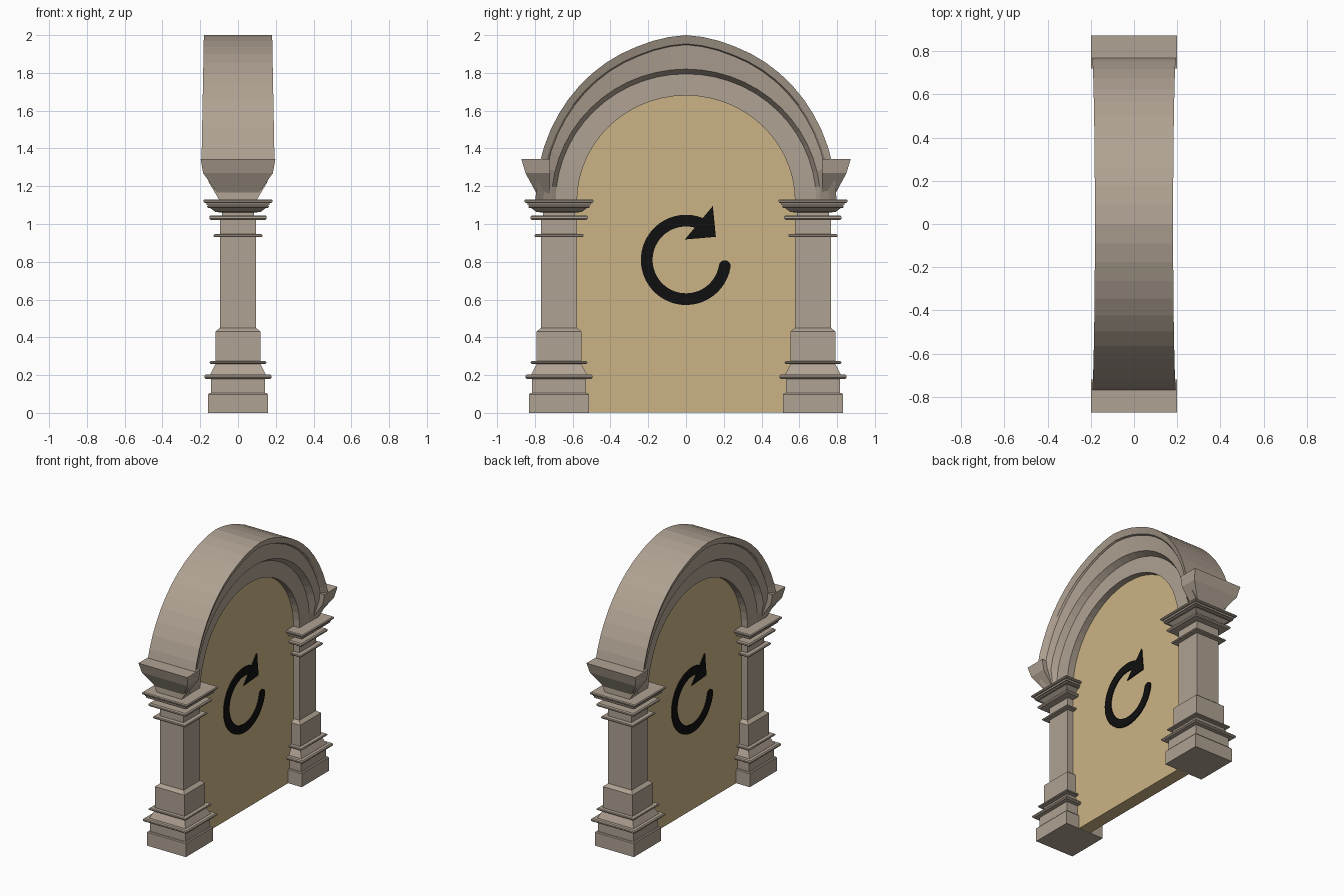
import bpy, bmesh, math
from math import sin, cos, pi, radians

if "Cube" in bpy.data.objects:
    bpy.data.objects.remove(bpy.data.objects["Cube"])

SPRING = 1.12      # height where the arch starts
COL_Y = 0.672      # column centre


def material(name, rgb):
    m = bpy.data.materials.new(name)
    m.diffuse_color = (*rgb, 1)
    m.use_nodes = True
    m.node_tree.nodes["Principled BSDF"].inputs["Base Color"].default_value = m.diffuse_color
    return m


stone = material("warm_grey_stone", (0.43, 0.36, 0.29))
tan = material("tan_panel", (0.60, 0.455, 0.235))
black = material("black_paint", (0.005, 0.005, 0.005))


def make(name, bm, mat):
    bmesh.ops.recalc_face_normals(bm, faces=bm.faces)
    me = bpy.data.meshes.new(name)
    bm.to_mesh(me)
    bm.free()
    me.materials.append(mat)
    ob = bpy.data.objects.new(name, me)
    bpy.context.collection.objects.link(ob)
    return ob


def loft(name, rings, mat):
    """Skin a list of equal closed rings and cap both ends."""
    bm = bmesh.new()
    vs = [[bm.verts.new(p) for p in r] for r in rings]
    n = len(vs[0])
    for a, b in zip(vs, vs[1:]):
        for i in range(n):
            j = (i + 1) % n
            bm.faces.new((a[i], a[j], b[j], b[i]))
    bm.faces.new(vs[0])
    bm.faces.new(vs[-1])
    return make(name, bm, mat)


def plate(name, outline, x0, x1, mat):
    """Extrude a (y, z) outline along x."""
    return loft(name, [[(x, y, z) for y, z in outline] for x in (x0, x1)], mat)


def rect(x, y0, y1, z):
    return [(-x, y0, z), (x, y0, z), (x, y1, z), (-x, y1, z)]


def slab(w, z0, z1):
    """Moulding with chamfered rim."""
    c = (z1 - z0) * 0.3
    return [(w - c, z0), (w, z0 + c), (w, z1 - c), (w - c, z1)]


# Square column profile: half width, height
column = [(.158, 0), (.158, .098), (.153, .104), (.143, .104), (.143, .18)]
column += slab(.178, .18, .202)
column += [(.148, .202), (.118, .26)]
column += slab(.15, .26, .274)
column += [(.12, .274), (.12, .43), (.095, .45), (.095, .93)]
column += slab(.13, .93, .946)
column += [(.095, .946), (.095, 1.022)]
column += slab(.152, 1.022, 1.046)
column += [(.085, 1.046), (.085, 1.06), (.12, 1.064), (.148, 1.085)]
column += slab(.163, 1.085, 1.10)
column += [(.168, 1.10), (.168, 1.112)]
column += slab(.183, 1.112, 1.13)

# Flared bracket at each arch foot: half x, inner y, outer y, height
bracket = [(.09, .72, .78, 1.12), (.10, .72, .785, 1.15),
           (.185, .72, .85, 1.27), (.198, .72, .872, 1.345)]

for s, side in ((-1, "front"), (1, "back")):
    loft(side + "_column",
         [rect(w, s * COL_Y - w, s * COL_Y + w, z) for w, z in column], stone)
    loft(side + "_bracket",
         [rect(x, s * a, s * b, z) for x, a, b, z in bracket], stone)

# Arch section: horizontal radius, vertical radius, half thickness
section = [(.577, .56, .095), (.69, .675, .095), (.712, .70, .138),
           (.755, .815, .152), (.765, .82, .165), (.797, .866, .181)]
SEG = 28
rings = []
for k in range(SEG + 1):
    t = pi * k / SEG
    half = []
    for a, b, x in section:
        h = b * sin(t)
        # thin out at the feet, swell slightly on the haunches
        w = .095 + (x * (1 + .09 * (1 - sin(t))) - .095) * min(1, h / .17)
        peak = .014 * (b > .8) * max(0, 1 - abs(cos(t)) * 3)
        half.append((w, a * cos(t), SPRING + h + peak))
    rings.append(half + [(-x, y, z) for x, y, z in reversed(half)])
loft("arch", rings, stone)

# Panel filling the opening
outline = [(-.585, .001), (.585, .001)]
outline += [(.585 * cos(pi * k / SEG), SPRING + .57 * sin(pi * k / SEG))
            for k in range(SEG + 1)]
plate("panel", outline, -.048, .048, tan)

# Circular arrow on both faces
R, W, CZ = .208, .031, .81
a0, a1, n = radians(-9), radians(-298), 40
arc = [a0 + (a1 - a0) * k / n for k in range(n + 1)]
band = [((R + W) * cos(a), CZ + (R + W) * sin(a)) for a in arc]
band += [((R - W) * cos(a), CZ + (R - W) * sin(a)) for a in reversed(arc)]
cy, cz = R * cos(a0), CZ + R * sin(a0)
band += [(cy + W * cos(a0 + pi - pi * k / 8), cz + W * sin(a0 + pi - pi * k / 8))
         for k in range(1, 8)]
head = [(.142, 1.095), (.158, .932), (-.006, .918)]
for s, side in ((1, "right"), (-1, "left")):
    for part, shape, d in (("arrow_ring", band, .008), ("arrow_head", head, .009)):
        plate(side + "_" + part, [(s * y, z) for y, z in shape],
              s * .0475, s * (.0475 + d), black)
